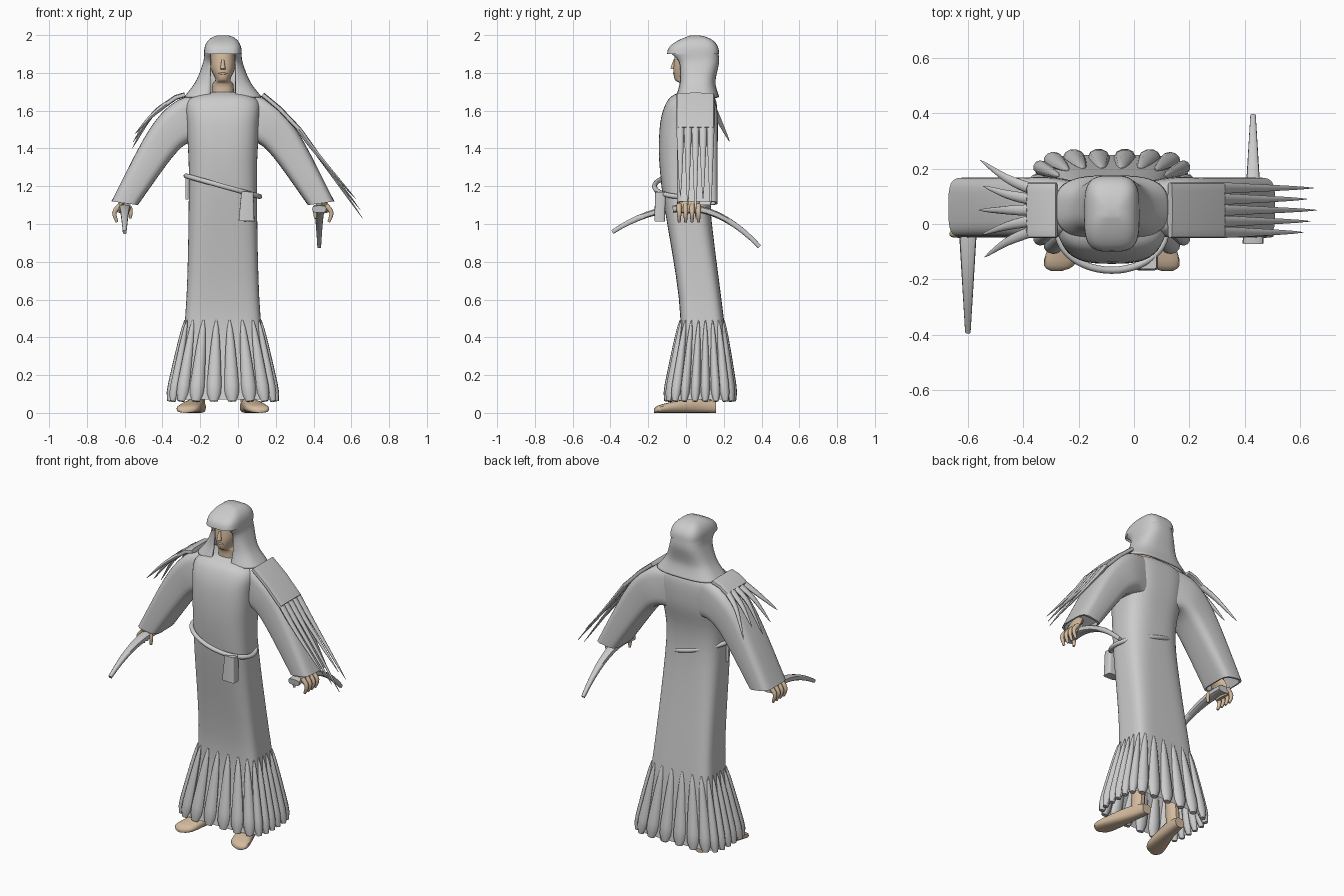
import bpy, bmesh
from math import sin, cos, asin, pi, radians, copysign
from mathutils import Vector

if "Cube" in bpy.data.objects:
    bpy.data.objects.remove(bpy.data.objects["Cube"], do_unlink=True)

CX = -0.08  # the body's own middle


def material(name, color):
    mat = bpy.data.materials.new(name)
    mat.use_nodes = True
    mat.diffuse_color = (*color, 1)
    mat.node_tree.nodes["Principled BSDF"].inputs["Base Color"].default_value = (*color, 1)
    return mat


CLOTH = material("grey cloth", (0.6, 0.6, 0.6))
SKIN = material("skin", (0.65, 0.49, 0.34))


def loft(name, groups, mat, closed=True, cap_start=True, cap_end=True):
    """Skin one or more groups of rings into a single smooth object."""
    bm = bmesh.new()
    for rings in groups:
        rows = [[bm.verts.new(point) for point in ring] for ring in rings]
        count = len(rows[0])
        for lower, upper in zip(rows, rows[1:]):
            for i in range(count if closed else count - 1):
                j = (i + 1) % count
                bm.faces.new((lower[i], lower[j], upper[j], upper[i]))
        if cap_start:
            bm.faces.new(rows[0])
        if cap_end:
            bm.faces.new(rows[-1])
    bmesh.ops.recalc_face_normals(bm, faces=bm.faces[:])
    mesh = bpy.data.meshes.new(name)
    bm.to_mesh(mesh)
    bm.free()
    mesh.materials.append(mat)
    ob = bpy.data.objects.new(name, mesh)
    bpy.context.collection.objects.link(ob)
    bpy.ops.object.select_all(action="DESELECT")
    ob.select_set(True)
    bpy.context.view_layer.objects.active = ob
    bpy.ops.object.shade_smooth_by_angle(angle=radians(40))
    return ob


def ease(keys, steps=6):
    """Smooth curve through a few key points of any dimension."""
    keys = [Vector(key) for key in keys]
    last = len(keys) - 1
    result = []
    for i in range(last):
        start, end = keys[i], keys[i + 1]
        leave = (end - keys[max(i - 1, 0)]) / 2
        arrive = (keys[min(i + 2, last)] - start) / 2
        for step in range(steps):
            f = step / steps
            g = 1 - f
            blend = f * f * (3 - 2 * f)
            result.append(start.lerp(end, blend) + leave * (f * g * g) - arrive * (f * f * g))
    return result + [keys[last]]


def power(value, p):
    return copysign(abs(value) ** (2 / p), value)


def outline(t, z, half_width, front, back, p=3):
    """Point on a rounded box section; t = 0 faces the front, p sets squareness."""
    middle, depth = (front + back) / 2, (back - front) / 2
    return Vector((CX + half_width * power(sin(t), p), middle - depth * power(cos(t), p), z))


def section(key, count=48):
    return [outline(2 * pi * i / count, *key) for i in range(count)]


def sweep(path, side, size, count=10, p=2):
    """Rings along a path; size(f) gives half widths along side and across it."""
    path = [Vector(point) for point in path]
    last = len(path) - 1
    rings = []
    for i, centre in enumerate(path):
        forward = (path[min(i + 1, last)] - path[max(i - 1, 0)]).normalized()
        u = Vector(side)
        u = (u - forward * u.dot(forward)).normalized()
        v = forward.cross(u)
        wide, thick = size(i / last)
        angles = [2 * pi * k / count for k in range(count)]
        rings.append([centre + u * wide * power(cos(a), p) + v * thick * power(sin(a), p) for a in angles])
    return rings


ACROSS, DEPTH, UP = (1, 0, 0), (0, 1, 0), (0, 0, 1)

# Robe: height, half width, front, back, squareness
ROBE = [(0.07, 0.28, -0.1, 0.25, 5), (0.5, 0.2, -0.03, 0.2, 5), (1.2, 0.18, -0.13, 0.12, 3),
        (1.5, 0.19, -0.14, 0.16, 3), (1.65, 0.19, -0.1, 0.16, 3), (1.7, 0.08, -0.03, 0.12, 3)]
loft("robe", [[section(key, 64) for key in ease(ROBE)]], CLOTH, cap_start=False)

# Leaf-shaped hem folds, spaced closer together at the sides
COUNT = 24
angles = [2 * pi * i / 2000 for i in range(2001)]
edge = [outline(t, *ROBE[0]) for t in angles]
travel = [0]
for a, b in zip(edge, edge[1:]):
    travel.append(travel[-1] + abs(b.x - a.x) + 1.7 * abs(b.y - a.y))
folds = []
for k in range(COUNT):
    goal = (k + 0.5) / COUNT * travel[-1]
    i = min(range(2000), key=lambda j: abs(travel[j] - goal))
    along = (edge[i + 1] - edge[i - 1]).normalized()
    wide = 0.043 - 0.016 * abs(along.y)
    top = outline(angles[i], *ROBE[1])

    def leaf(f):
        swell = (1.01 - f) ** 0.5 * min(1, 0.5 + 4 * f)
        return wide * swell, 0.03 * swell

    folds.append(sweep([edge[i].lerp(top, f / 10 - 0.02) for f in range(11)], along, leaf))
loft("hem_folds", folds, CLOTH)

# Hood: a rounded crown sloping to the brow, then a drape open at the face
crown = []
for k in range(10):
    rise, spread = power(sin(k * pi / 20), 2.4), power(cos(k * pi / 20), 2.4)
    crown.append(section((1.9 + 0.1 * rise, 0.1 * spread, 0.03 - 0.13 * spread ** 2.4, 0.03 + 0.145 * spread, 3.5)))
loft("hood_crown", [crown], CLOTH, cap_start=False)
drape = []
for key in ease([(1.905, 0.093, -0.09, 0.166), (1.85, 0.1, -0.04, 0.168),
                 (1.75, 0.14, -0.03, 0.15), (1.67, 0.2, -0.05, 0.17)]):
    gap = asin((0.066 / key[1]) ** 1.5)
    drape.append([outline(gap + (pi - gap) * i / 20, *key) for i in range(20)]
                 + [outline(pi + (pi - gap) * i / 20, *key) for i in range(21)])
hood = loft("hood_drape", [drape], CLOTH, closed=False, cap_start=False, cap_end=False)
thickness = hood.modifiers.new("thickness", "SOLIDIFY")
thickness.thickness = 0.012
thickness.offset = 0

# Head with nose and lips
FACE = [(1.66, 0.06, -0.03, 0.09), (1.74, 0.055, -0.03, 0.09), (1.765, 0.04, -0.06, 0.1),
        (1.83, 0.065, -0.066, 0.12), (1.93, 0.06, -0.055, 0.12)]
loft("head", [[section((*key, 2.4), 32) for key in ease(FACE, 4)]], SKIN)
loft("nose", [sweep([(CX, -0.06, 1.87), (CX, -0.07, 1.82)], ACROSS,
                    lambda f: (0.007 + 0.007 * f, 0.006 + 0.008 * f))], SKIN)
loft("lips", [sweep([(CX + 0.006 * k, -0.062, 1.797) for k in range(-4, 5)], UP,
                    lambda f: (0.001 + 0.006 * sin(pi * f), 0.001 + 0.006 * sin(pi * f)))], SKIN)

# Sleeve: outer edge then inner edge, as distance from the middle and height, then half depth
SLEEVE = [(0.08, 1.69, 0.1, 1.43, 0.085), (0.24, 1.655, 0.18, 1.43, 0.108),
          (0.39, 1.5, 0.27, 1.35, 0.108), (0.59, 1.12, 0.45, 1.1, 0.108)]
# Foot: distance back, distance from the middle, half width, height
FOOT = [(-0.17, 0.2, 0.02, 0.02), (-0.13, 0.185, 0.06, 0.045), (0.05, 0.14, 0.04, 0.08), (0.16, 0.12, 0.03, 0.06)]
# Shoulder fringe lines; the right one lifts away and fans out
LEFT_FRINGE = [(0.21, 1.685), (0.3, 1.61), (0.4, 1.505), (0.5, 1.37), (0.74, 1.09)]
RIGHT_FRINGE = [(0.2, 1.685), (0.25, 1.67), (0.3, 1.635), (0.38, 1.57), (0.48, 1.46)]

for side, s, line, fan in (("left", 1, LEFT_FRINGE, 1), ("right", -1, RIGHT_FRINGE, 2.3)):
    def at(d, y, z):
        return Vector((CX + s * d, y, z))

    # Sleeve with a hollow cuff
    rings = []
    for out_d, out_z, in_d, in_z, half in ease(SLEEVE):
        outer, inner = at(out_d, 0.06, out_z), at(in_d, 0.06, in_z)
        rings.append([outer.lerp(inner, 0.5 + power(cos(k * pi / 14), 4) / 2)
                      + Vector(DEPTH) * half * power(sin(k * pi / 14), 4) for k in range(28)])
    for ring in (rings[-1], rings[-3]):
        middle = sum(ring, Vector()) / len(ring)
        rings.append([middle.lerp(point, 0.88) for point in ring])
    loft(side + "_sleeve", [rings], CLOTH)

    # Hand: palm, four fingers and thumb
    def digit(f):
        return (0.014 - 0.007 * f * f, 0.014 - 0.007 * f * f)

    hand = [sweep(ease([at(0.5, 0.02, 1.17), at(0.53, 0.015, 1.12), at(0.55, 0.015, 1.06)]), DEPTH,
                  lambda f: (0.035 + 0.025 * sin(2.6 * f), 0.028 - 0.014 * f))]
    for k in range(4):
        y = 0.034 * k - 0.036
        hand.append(sweep(ease([at(0.545, y, 1.1), at(0.575, y, 1.06), at(0.56, y, 1.01)], 3), DEPTH, digit))
    hand.append(sweep(ease([at(0.52, -0.02, 1.11), at(0.49, -0.035, 1.08), at(0.49, -0.035, 1.03)], 3), DEPTH, digit))
    loft(side + "_hand", hand, SKIN)

    # Foot, turned slightly out, with its ankle
    foot = [[at(d + half * power(cos(k * pi / 8), 2.6), y, height / 2 * (1 + power(sin(k * pi / 8), 2.6)))
             for k in range(16)] for y, d, half, height in ease(FOOT, 4)]
    ankle = sweep([at(0.13, 0.09, 0.05), at(0.12, 0.09, 0.2)], ACROSS, lambda f: (0.035, 0.045))
    loft(side + "_foot", [foot, ankle], SKIN)

    # Shoulder fringe: a flat mantle ending in five pointed tails
    fringe = [sweep([at(d, 0.05, z) for d, z in line[:3]], DEPTH, lambda f: (0.1, 0.013), 16, 5)]
    for k in range(5):
        offset = 0.04 * (k - 2)
        reach = 0.8 + 0.05 * (2 * k % 5)
        path = [at(d, 0.05 + offset, z) for d, z in line[2:]]
        path[1].y += offset * (fan - 1) / 3
        path[2].y += offset * (fan - 1)
        path[2] = path[1].lerp(path[2], reach)
        path[2].z -= 0.03 * (k % 3)
        fringe.append(sweep(ease(path, 4), DEPTH, lambda f: (0.001 + 0.019 * (1 - f * f), 0.001 + 0.013 * (1 - f * f))))
    loft(side + "_shoulder_fringe", fringe, CLOTH)

# Curved blades, one pointing back and one pointing forward
for name, x, way, bend in (("left_blade", 0.43, 1, 1.35), ("right_blade", -0.6, -1, 0.84)):
    ys = [0.046 * k - 0.07 for k in range(11)]
    loft(name, [sweep([(x, way * y, 1.085 - bend * y * y) for y in ys], ACROSS,
                      lambda f: (0.038 - 0.028 * f, 0.019 - 0.008 * f * f), 12, 3)], CLOTH)

# Slanted rope belt, sunk into the cloth at the back
rope = bpy.data.curves.new("belt", "CURVE")
rope.dimensions = "3D"
rope.bevel_depth = 0.013
spline = rope.splines.new("POLY")
spline.points.add(47)
spline.use_cyclic_u = True
for point, place in zip(spline.points, section((1.2, 0.195, -0.167, 0.118, 2))):
    point.co = (place.x, place.y, place.z - 0.28 * (place.x - CX), 1)
rope.materials.append(CLOTH)
bpy.context.collection.objects.link(bpy.data.objects.new("belt", rope))

# Pouch and loose rope end hanging from the belt
loft("pouch", [sweep([(0.05, -0.135, 1.17), (0.045, -0.14, 1.015)], ACROSS,
                     lambda f: (0.032 + 0.01 * f, 0.028), 20, 6)], CLOTH)
loft("rope_end", [sweep([(-0.27, -0.02, 1.26), (-0.27, -0.02, 1.13)], DEPTH,
                        lambda f: (0.012 - 0.006 * f, 0.009))], CLOTH)
